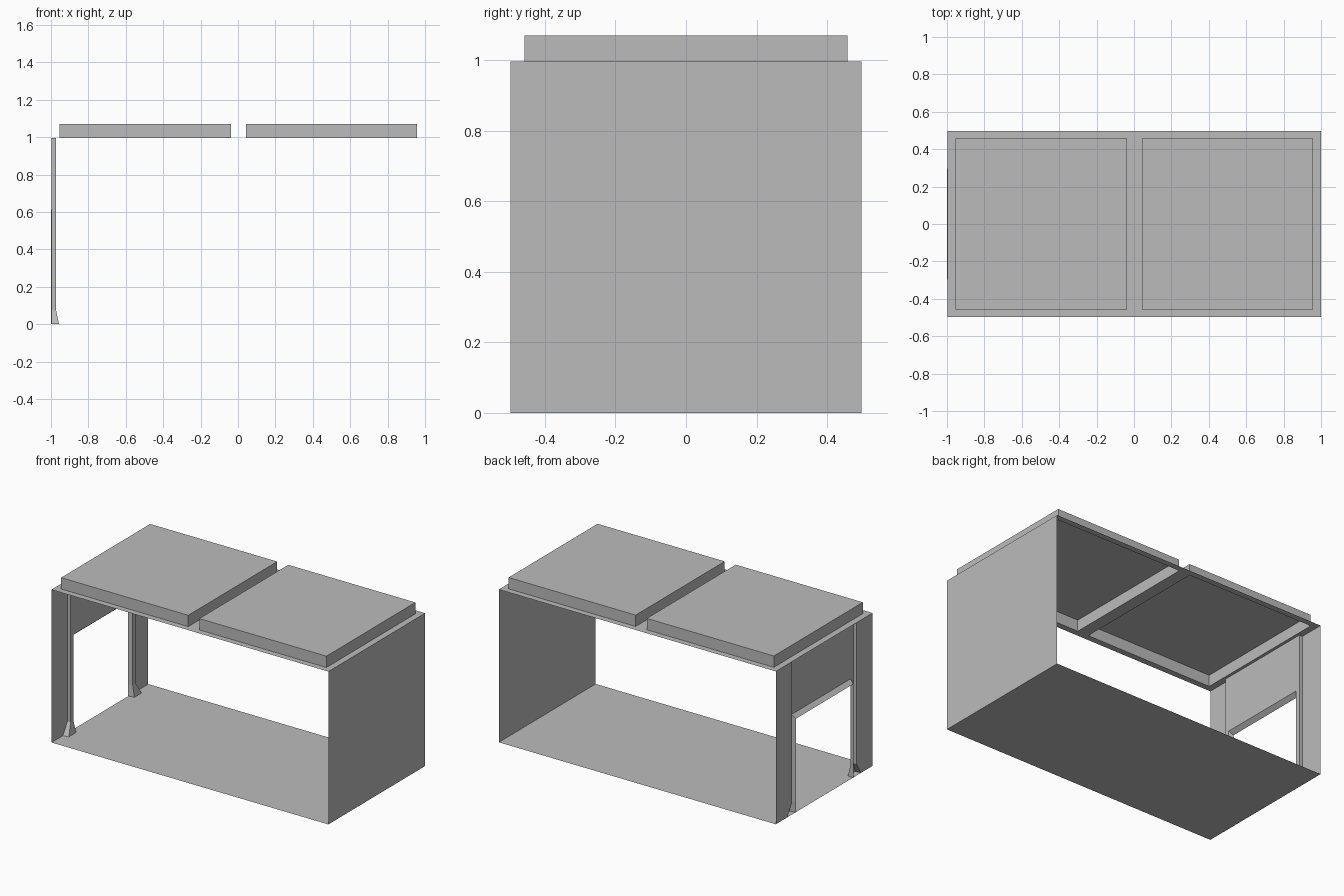
import bpy, bmesh

cube = bpy.data.objects.get("Cube")
if cube:
    bpy.data.objects.remove(cube, do_unlink=True)

# Single neutral grey
grey = bpy.data.materials.new("plain grey")
grey.use_nodes = True
colour = (0.5, 0.5, 0.5, 1)
grey.diffuse_color = colour
grey.node_tree.nodes["Principled BSDF"].inputs["Base Color"].default_value = colour

X0, X1, Y, H = -0.996, 1.0, 0.498, 0.996   # shell extents
GROOVE, LIP = -0.973, -1.0                 # recessed and proud door planes
ROOF, HALF, MID = 1.07, 0.458, 0.002       # skylight top, half width, centre


def make_sheet(name, polygons):
    """Build an object from a list of corner loops, welding shared corners."""
    bm = bmesh.new()
    for loop in polygons:
        bm.faces.new([bm.verts.new(p) for p in loop])
    bmesh.ops.remove_doubles(bm, verts=bm.verts, dist=0.0005)
    mesh = bpy.data.meshes.new(name)
    bm.to_mesh(mesh)
    bm.free()
    mesh.materials.append(grey)
    obj = bpy.data.objects.new(name, mesh)
    bpy.context.collection.objects.link(obj)
    return obj


def strips(rows):
    """Quads between successive rows of points."""
    return [(a[i], a[i + 1], b[i + 1], b[i])
            for a, b in zip(rows, rows[1:]) for i in range(len(a) - 1)]


# Floor and solid end wall
make_sheet("floor", [[(X0, -Y, 0), (X0, Y, 0), (X1, Y, 0), (X1, -Y, 0)]])
make_sheet("end_wall", [[(X1, -Y, 0), (X1, Y, 0), (X1, Y, H), (X1, -Y, H)]])

# Ceiling frame with two square openings
centres = [MID - 0.498, MID + 0.498]
xs = [X0] + [c + s * HALF for c in centres for s in (-1, 1)] + [X1]
ys = [-Y, -HALF, HALF, Y]
make_sheet("ceiling", [
    [(xs[i], ys[j], H), (xs[i + 1], ys[j], H),
     (xs[i + 1], ys[j + 1], H), (xs[i], ys[j + 1], H)]
    for i in range(5) for j in range(3) if not (j == 1 and i % 2)])

# Skylights: shallow caps open underneath
for name, cx in zip(("right_skylight", "left_skylight"), centres):
    ring = [(cx + sx * HALF, sy * HALF)
            for sx, sy in ((-1, -1), (1, -1), (1, 1), (-1, 1))]
    low = [(x, y, H) for x, y in ring]
    top = [(x, y, ROOF) for x, y in ring]
    sides = [(low[i], low[(i + 1) % 4], top[(i + 1) % 4], top[i]) for i in range(4)]
    make_sheet(name, sides + [top])

# Door wall: side panel, groove and lip on each side, flared at the foot
WIDE, INNER, EDGE = 0.333, 0.305, 0.295
KNEE, HEAD, LIP_TOP = 0.075, 0.635, 0.612
for name, s in (("door_side_front", -1), ("door_side_back", 1)):
    foot = [(X0, s * Y, 0), (X0, s * 0.38, 0), (-0.957, s * 0.375, 0),
            (-0.957, s * 0.30, 0), (LIP, s * EDGE, 0)]

    def section(z, lip_z):
        return [(X0, s * Y, z), (X0, s * WIDE, z), (GROOVE, s * WIDE, z),
                (GROOVE, s * INNER, z), (LIP, s * EDGE, lip_z)]

    faces = strips([foot, section(KNEE, KNEE), section(HEAD, LIP_TOP)])
    faces += strips([section(HEAD, HEAD)[:3], section(H, H)[:3]])
    if s > 0:
        faces = [f[::-1] for f in faces]
    make_sheet(name, faces)

# Recessed panel above the opening, with a sloped lip below it
make_sheet("door_head_panel", [
    [(GROOVE, WIDE, HEAD), (GROOVE, INNER, HEAD), (GROOVE, -INNER, HEAD),
     (GROOVE, -WIDE, HEAD), (GROOVE, -WIDE, H), (GROOVE, WIDE, H)],
    [(GROOVE, INNER, HEAD), (LIP, EDGE, LIP_TOP),
     (LIP, -EDGE, LIP_TOP), (GROOVE, -INNER, HEAD)]])
